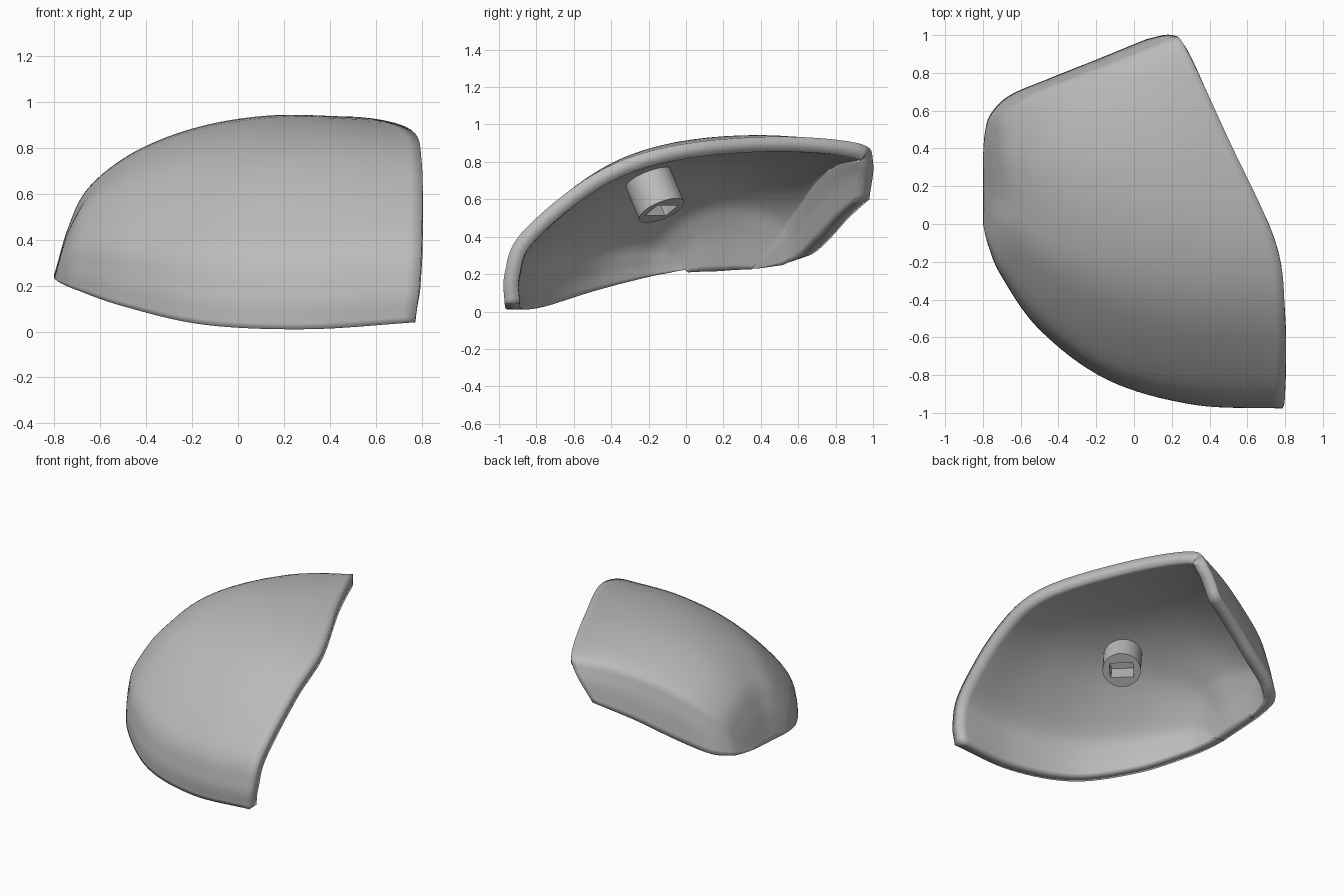
import bpy, bmesh, math
from mathutils import Vector

cube = bpy.data.objects.get("Cube")
if cube:
    bpy.data.objects.remove(cube)

grey = bpy.data.materials.new("plain grey")
grey.use_nodes = True
colour = (0.5, 0.5, 0.5, 1)
grey.diffuse_color = colour
grey.node_tree.nodes["Principled BSDF"].inputs["Base Color"].default_value = colour


def spline(points, t):
    """Smooth curve through points of any dimension, t from 0 to 1."""
    last = len(points) - 1
    i = min(int(t * last), last - 1)
    f = t * last - i
    b, c = Vector(points[i]), Vector(points[i + 1])
    a = Vector(points[i - 1]) if i > 0 else 2 * b - c
    d = Vector(points[i + 2]) if i + 2 <= last else 2 * c - b
    return b + f / 2 * ((c - a) + f * ((2 * a - 5 * b + 4 * c - d) + f * (3 * (b - c) + d - a)))


def finish(name, bm):
    bmesh.ops.recalc_face_normals(bm, faces=bm.faces)
    mesh = bpy.data.meshes.new(name)
    bm.to_mesh(mesh)
    bm.free()
    mesh.materials.append(grey)
    obj = bpy.data.objects.new(name, mesh)
    bpy.context.collection.objects.link(obj)
    return obj


def shade(obj):
    bpy.ops.object.select_all(action="DESELECT")
    obj.select_set(True)
    bpy.context.view_layer.objects.active = obj
    bpy.ops.object.shade_smooth_by_angle(angle=math.radians(35))


# Open mouth arch, from the front foot over the crown to the back foot
mouth = [(.77, -.97, .04), (.79, -.97, .2), (.8, -.88, .42), (.8, -.5, .73), (.75, -.1, .88),
         (.5, .45, .935), (.28, .92, .9), (.2, 1, .8), (.07, .98, .6)]
# Arches towards the closed end: front foot, back foot, sideways bulge, height
front_feet = [(.77, -.97, .04), (.3, -.95, .01), (-.15, -.82, .03), (-.5, -.56, .11),
              (-.7, -.28, .18), (-.77, -.12, .21), (-.8, 0, .23)]
back_feet = [(.07, .98, .6), (-.2, .87, .5), (-.45, .77, .39), (-.66, .68, .31),
             (-.76, .58, .28), (-.79, .48, .265), (-.8, .35, .25)]
bulges = [(1, 1), (.92, 1.15), (.85, 1.18), (.7, 1.03), (.4, .74), (.2, .42), (0, 0)]

# Shell skin
N = 48
bm = bmesh.new()
grid = []
m0, m1 = Vector(mouth[0]), Vector(mouth[-1])
for i in range(N + 1):
    u = i / N
    foot_a, foot_b = spline(front_feet, u), spline(back_feet, u)
    side, high = spline(bulges, u)
    row = []
    for j in range(N + 1):
        m = spline(mouth, j / N)
        v = (m.y - m0.y) / (m1.y - m0.y)
        off = m - m0.lerp(m1, v)
        lean = 1 + .4 * math.sin(math.pi * u) * (v - .6)
        p = foot_a.lerp(foot_b, v)
        row.append(bm.verts.new(p + Vector((off.x * side, 0, off.z * high * lean))))
    grid.append(row)
for i in range(N):
    for j in range(N):
        bm.faces.new((grid[i][j], grid[i][j + 1], grid[i + 1][j + 1], grid[i + 1][j]))
bm.normal_update()
if sum(f.normal.z for f in bm.faces) < 0:
    bmesh.ops.reverse_faces(bm, faces=bm.faces)
mesh = bpy.data.meshes.new("shell")
bm.to_mesh(mesh)
bm.free()
mesh.materials.append(grey)
shell = bpy.data.objects.new("shell", mesh)
bpy.context.collection.objects.link(shell)
wall = shell.modifiers.new("wall", "SOLIDIFY")
wall.thickness = .08
wall.offset = -1
shade(shell)

# Mounting peg with a rectangular socket
axis = Vector((-.35, -.36, .86)).normalized()
depth, radius, sides = .24, .13, 40
bm = bmesh.new()


def ring(z, socket):
    verts = []
    for k in range(sides):
        a = 2 * math.pi * k / sides
        x, y = radius * math.cos(a), radius * math.sin(a)
        if socket:
            s = 1 / max(abs(x) / .08, abs(y) / .055)
            x, y = x * s, y * s
        verts.append(bm.verts.new((x, y, z)))
    return verts


loops = [ring(depth, False), ring(0, False), ring(0, True), ring(.12, True)]
for a, b in zip(loops, loops[1:]):
    for k in range(sides):
        n = (k + 1) % sides
        bm.faces.new((a[k], a[n], b[n], b[k]))
bm.faces.new(loops[0])
bm.faces.new(loops[-1])
peg = finish("mounting_peg", bm)
peg.rotation_mode = "QUATERNION"
peg.rotation_quaternion = axis.to_track_quat("Z", "Y")
peg.location = (0, -.13, .54)
shade(peg)
